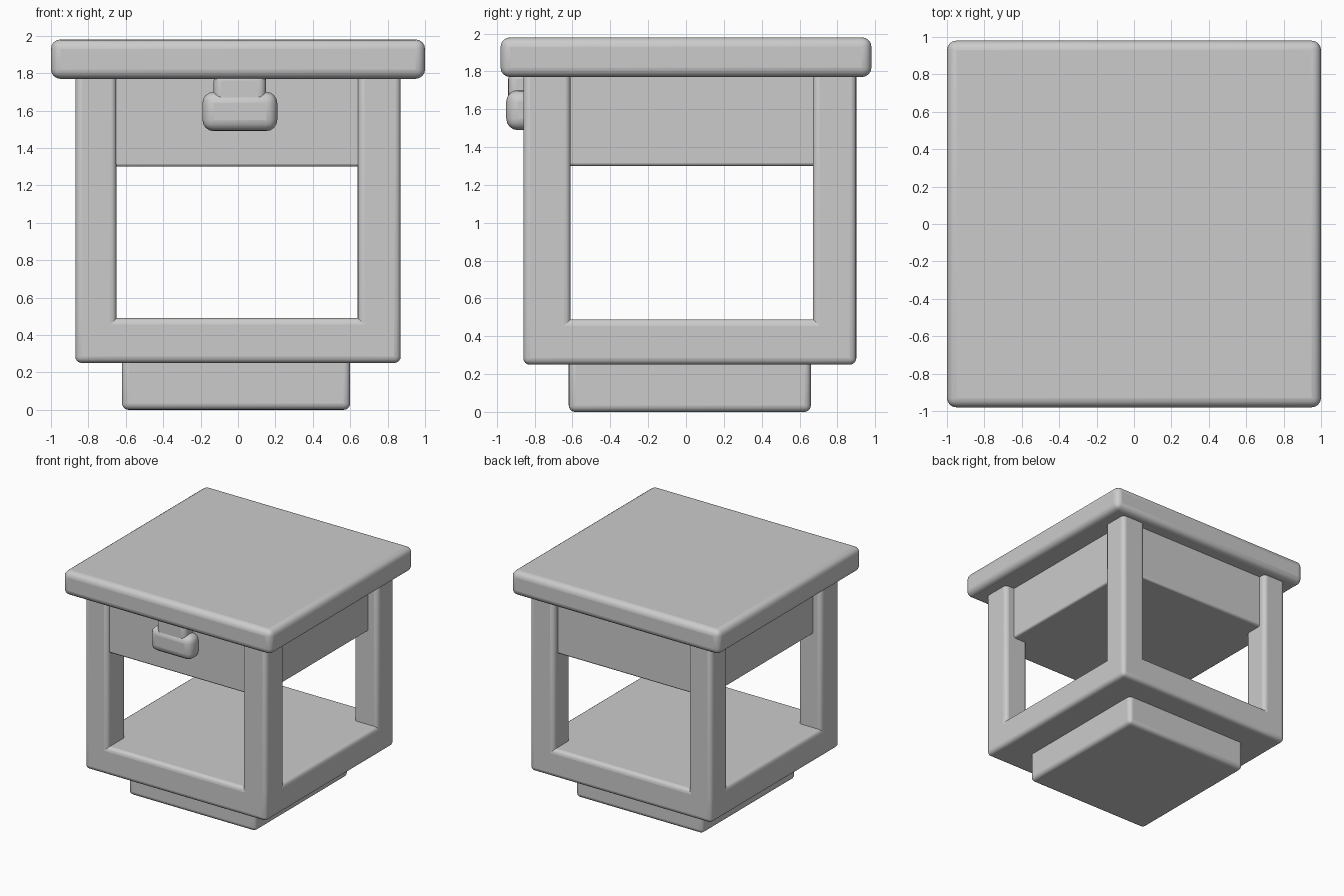
import bpy
import bmesh
from mathutils import Vector

old = bpy.data.objects.get("Cube")
if old:
    bpy.data.objects.remove(old, do_unlink=True)

grey = bpy.data.materials.new("plain grey")
grey.use_nodes = True
colour = (0.6, 0.6, 0.6, 1)
grey.diffuse_color = colour
grey.node_tree.nodes["Principled BSDF"].inputs["Base Color"].default_value = colour


def box_mesh(low, high):
    """A bmesh box between two corners."""
    bm = bmesh.new()
    bmesh.ops.create_cube(bm, size=1)
    low, high = Vector(low), Vector(high)
    for v in bm.verts:
        v.co = (low + high) / 2 + v.co * (high - low)
    return bm


def finish(name, bm, radius, segments=4):
    """Turn a bmesh into a smooth object with rounded edges."""
    bmesh.ops.recalc_face_normals(bm, faces=bm.faces)
    mesh = bpy.data.meshes.new(name)
    bm.to_mesh(mesh)
    bm.free()
    mesh.materials.append(grey)
    obj = bpy.data.objects.new(name, mesh)
    bpy.context.collection.objects.link(obj)
    bevel = obj.modifiers.new("rounded edges", 'BEVEL')
    bevel.width = radius
    bevel.segments = segments
    bevel.limit_method = 'ANGLE'
    bpy.ops.object.select_all(action='DESELECT')
    obj.select_set(True)
    bpy.context.view_layer.objects.active = obj
    bpy.ops.object.shade_smooth_by_angle()
    return obj


# Table top
finish("table_top", box_mesh((-1, -0.98, 1.77), (1, 0.98, 1.98)), 0.05)

# Frame: a thick shelf whose four corners rise as legs
shelf_top = 0.49
frame = box_mesh((-0.87, -0.86, 0.25), (0.87, 0.90, shelf_top))
inner_x, inner_y = (-0.65, 0.64), (-0.61, 0.67)
for axis, cuts in ((Vector((1, 0, 0)), inner_x), (Vector((0, 1, 0)), inner_y)):
    for cut in cuts:
        bmesh.ops.bisect_plane(frame, geom=frame.verts[:] + frame.edges[:] + frame.faces[:],
                               plane_co=axis * cut, plane_no=axis)
frame.normal_update()
corners = []
for face in frame.faces:
    c = face.calc_center_median()
    in_corner = (not inner_x[0] < c.x < inner_x[1]) and (not inner_y[0] < c.y < inner_y[1])
    if face.normal.z > 0.9 and in_corner:
        corners.append(face)
raised = bmesh.ops.extrude_face_region(frame, geom=corners)["geom"]
tops = [v for v in raised if isinstance(v, bmesh.types.BMVert)]
bmesh.ops.translate(frame, verts=tops, vec=(0, 0, 1.82 - shelf_top))
finish("legs_and_shelf", frame, 0.035)

# Drawer box, set back between the legs
finish("drawer_box", box_mesh((-0.79, -0.83, 1.30), (0.78, 0.84, 1.82)), 0.015, 2)

# Base below the shelf
finish("base", box_mesh((-0.62, -0.62, 0), (0.60, 0.66, 0.30)), 0.035)

# Drawer knob with the neck that meets the table top
finish("knob", box_mesh((-0.19, -0.95, 1.49), (0.21, -0.80, 1.70)), 0.06)
finish("knob_neck", box_mesh((-0.13, -0.94, 1.60), (0.15, -0.80, 1.80)), 0.04)
